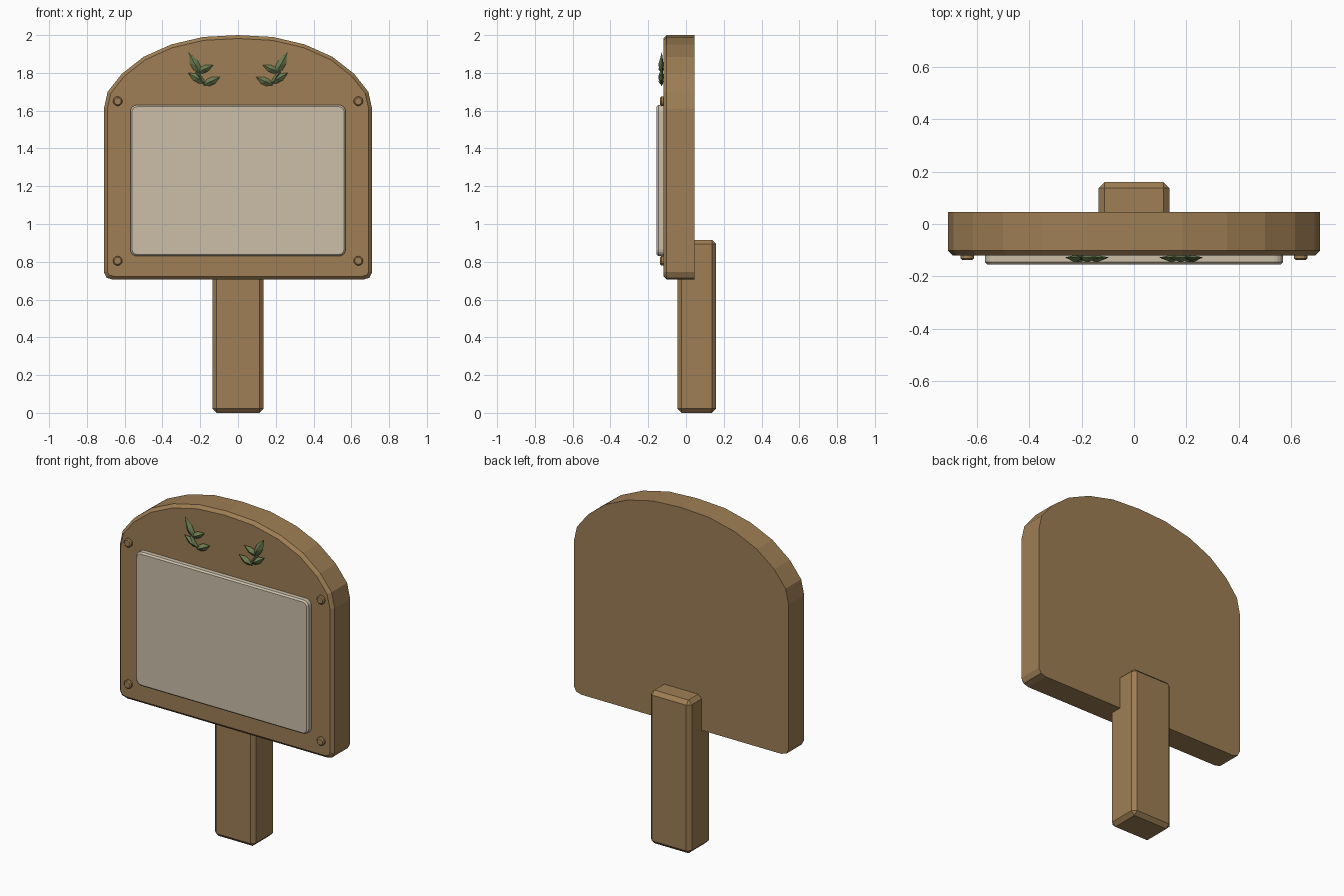
import bpy, bmesh, math
from mathutils import Vector

if "Cube" in bpy.data.objects:
    bpy.data.objects.remove(bpy.data.objects["Cube"])


def material(name, rgb):
    m = bpy.data.materials.new(name)
    m.use_nodes = True
    col = (*rgb, 1)
    m.diffuse_color = col
    bsdf = m.node_tree.nodes["Principled BSDF"]
    bsdf.inputs["Base Color"].default_value = col
    bsdf.inputs["Roughness"].default_value = 0.8
    return m


wood = material("warm wood", (0.342, 0.209, 0.089))
paper = material("pale parchment", (0.604, 0.521, 0.397))
leaf_green = material("leaf green", (0.15, 0.2, 0.08))


def finish(bm, name, mat):
    bmesh.ops.recalc_face_normals(bm, faces=bm.faces)
    mesh = bpy.data.meshes.new(name)
    bm.to_mesh(mesh)
    bm.free()
    mesh.materials.append(mat)
    obj = bpy.data.objects.new(name, mesh)
    bpy.context.collection.objects.link(obj)
    return obj


def plate(name, outline, back, front, chamfer, mat):
    """Extrude an x-z outline along y and chamfer its front rim."""
    bm = bmesh.new()
    cap = bm.faces.new([bm.verts.new((x, back, z)) for x, z in outline])
    ext = bmesh.ops.extrude_face_region(bm, geom=[cap], use_keep_orig=True)["geom"]
    moved = [g for g in ext if isinstance(g, bmesh.types.BMVert)]
    bmesh.ops.translate(bm, verts=moved, vec=(0, front - back, 0))
    rim = [e for e in bm.edges if all(abs(v.co.y - front) < 1e-5 for v in e.verts)]
    bmesh.ops.bevel(bm, geom=rim, offset=chamfer, segments=1, affect='EDGES')
    return finish(bm, name, mat)


def rounded_rectangle(half_w, low, high, r, steps=4):
    points = []
    corners = [(half_w - r, high - r), (r - half_w, high - r),
               (r - half_w, low + r), (half_w - r, low + r)]
    for q, (cx, cz) in enumerate(corners):
        for i in range(steps + 1):
            a = (q + i / steps) * math.pi / 2
            points.append((cx + r * math.cos(a), cz + r * math.sin(a)))
    return points


# Arched sign board
half = [(0.66, 0.705), (0.695, 0.715), (0.71, 0.745), (0.71, 1.61), (0.69, 1.70),
        (0.615, 1.795), (0.5, 1.885), (0.355, 1.95), (0.185, 1.99)]
arch = half + [(0, 2.0)] + [(-x, z) for x, z in reversed(half)]
plate("sign_board", arch, 0.045, -0.12, 0.018, wood)

# Raised writing panel
plate("writing_panel", rounded_rectangle(0.57, 0.83, 1.63, 0.035), -0.11, -0.155, 0.009, paper)

# Post behind the board
bm = bmesh.new()
bmesh.ops.create_cube(bm, size=1)
bmesh.ops.scale(bm, vec=(0.27, 0.205, 0.915), verts=bm.verts)
bmesh.ops.translate(bm, vec=(0, 0.0575, 0.4575), verts=bm.verts)
bmesh.ops.bevel(bm, geom=bm.edges[:], offset=0.022, segments=1, affect='EDGES')
finish(bm, "post", wood)

# Round pegs near the board corners
for side, sx in (("left", 1), ("right", -1)):
    for level, z in (("upper", 1.65), ("lower", 0.805)):
        ring = [(sx * 0.637 + 0.025 * math.cos(i * math.pi / 6),
                 z + 0.025 * math.sin(i * math.pi / 6)) for i in range(12)]
        plate(f"{side}_{level}_peg", ring, -0.115, -0.137, 0.006, wood)


def add_leaf(bm, base, tip, width):
    """Pointed leaf with a raised middle ridge."""
    b, t = Vector((base[0], 0, base[1])), Vector((tip[0], 0, tip[1]))
    d = t - b
    across = Vector((-d.z, 0, d.x)).normalized() * width / 2
    ridge = bm.verts.new(b + d * 0.45 + Vector((0, -0.147, 0)))
    flat = Vector((0, -0.128, 0))
    loop = [bm.verts.new(p + flat) for p in
            (b, b + d * 0.3 + across * 0.85, b + d * 0.6 + across * 0.9, t,
             b + d * 0.6 - across * 0.9, b + d * 0.3 - across * 0.85)]
    under = bm.verts.new(b + d * 0.45 + Vector((0, -0.118, 0)))
    for i, v in enumerate(loop):
        w = loop[(i + 1) % len(loop)]
        bm.faces.new((v, w, ridge))
        bm.faces.new((w, v, under))


# Mirrored leaf sprigs: base, tip and width of each leaf
leaves = [((0.195, 1.785), (0.262, 1.91), 0.05),
          ((0.22, 1.80), (0.13, 1.842), 0.042),
          ((0.17, 1.745), (0.265, 1.80), 0.045),
          ((0.185, 1.735), (0.095, 1.778), 0.045),
          ((0.178, 1.735), (0.235, 1.835), 0.022)]
for side, sx in (("left", 1), ("right", -1)):
    bm = bmesh.new()
    for base, tip, width in leaves:
        add_leaf(bm, (sx * base[0], base[1]), (sx * tip[0], tip[1]), width)
    finish(bm, f"{side}_leaf_sprig", leaf_green)
